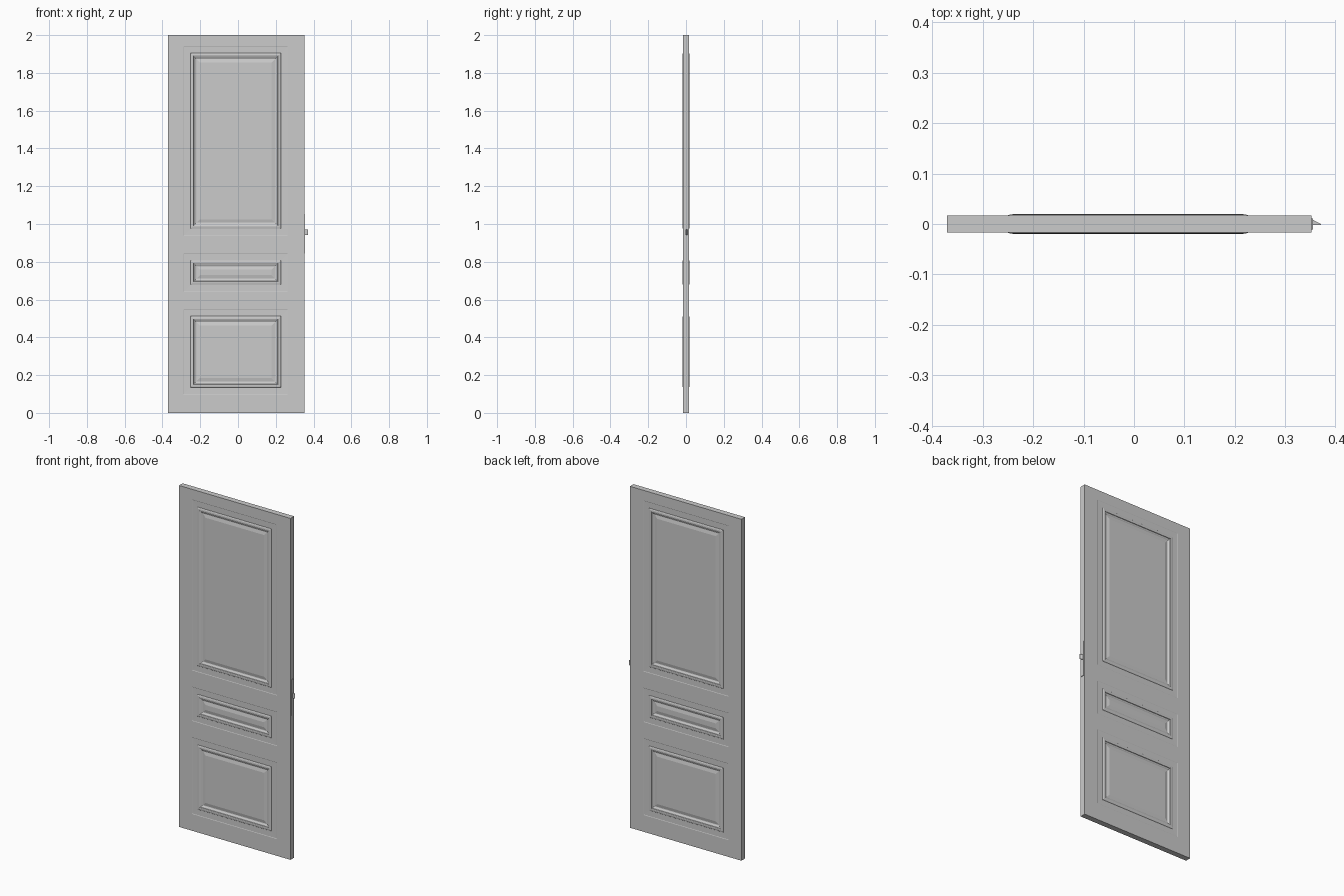
import bpy, bmesh

if "Cube" in bpy.data.objects:
    bpy.data.objects.remove(bpy.data.objects["Cube"])

X0, X1, HALF = -0.371, 0.352, 0.0165
PX0, PX1 = -0.288, 0.264
PANELS = [(0.098, 0.548), (0.643, 0.844), (0.939, 1.941)]
# moulding cross-section: (inset from panel edge, height over door face)
PROFILE = [(0, 0), (0.003, -0.0012), (0.036, -0.0015), (0.038, 0.001),
           (0.043, 0.0026), (0.050, 0.003), (0.053, 0.0015), (0.054, -0.001),
           (0.060, -0.003), (0.064, -0.006), (0.068, -0.007), (0.086, -0.003)]


def finish(name, bm):
    bmesh.ops.remove_doubles(bm, verts=bm.verts, dist=1e-5)
    bmesh.ops.recalc_face_normals(bm, faces=bm.faces)
    me = bpy.data.meshes.new(name)
    bm.to_mesh(me)
    bm.free()
    ob = bpy.data.objects.new(name, me)
    bpy.context.collection.objects.link(ob)
    return ob


def quad(bm, pts):
    bm.faces.new([bm.verts.new(p) for p in pts])


def rect(x0, x1, z0, z1, y):
    return [(x0, y, z0), (x1, y, z0), (x1, y, z1), (x0, y, z1)]


# door leaf: stiles, rails and moulded panels on both faces
bm = bmesh.new()
xs = [X0, PX0, PX1, X1]
zs = [0] + [z for p in PANELS for z in p] + [2]
for s in (-1, 1):
    for i in range(3):
        for j in range(len(zs) - 1):
            x0, x1, z0, z1 = xs[i], xs[i + 1], zs[j], zs[j + 1]
            if i == 1 and j % 2 == 1:
                rings = [rect(x0 + d, x1 - d, z0 + d, z1 - d, s * (HALF + h))
                         for d, h in PROFILE]
                for a, b in zip(rings, rings[1:]):
                    for k in range(4):
                        n = (k + 1) % 4
                        quad(bm, [a[k], a[n], b[n], b[k]])
                quad(bm, rings[-1])
            else:
                quad(bm, rect(x0, x1, z0, z1, s * HALF))
# leaf edges
for x in (X0, X1):
    for a, b in zip(zs, zs[1:]):
        quad(bm, [(x, -HALF, a), (x, HALF, a), (x, HALF, b), (x, -HALF, b)])
for z in (0, 2):
    for a, b in zip(xs, xs[1:]):
        quad(bm, [(a, -HALF, z), (b, -HALF, z), (b, HALF, z), (a, HALF, z)])
finish("door_leaf", bm)


def prism(name, outline, z0, z1):
    bm = bmesh.new()
    f = bm.faces.new([bm.verts.new((x, y, z0)) for x, y in outline])
    r = bmesh.ops.extrude_face_region(bm, geom=[f])
    vs = [v for v in r["geom"] if isinstance(v, bmesh.types.BMVert)]
    bmesh.ops.translate(bm, verts=vs, vec=(0, 0, z1 - z0))
    return finish(name, bm)


# lock plate and sloped latch bolt on the edge
prism("lock_plate", [(X1 - 0.002, -0.011), (0.3555, -0.011), (0.3555, 0.011), (X1 - 0.002, 0.011)], 0.845, 1.052)
prism("latch_bolt", [(0.353, -0.002), (0.371, -0.002), (0.371, 0.0), (0.3555, 0.008), (0.353, 0.008)], 0.943, 0.971)
